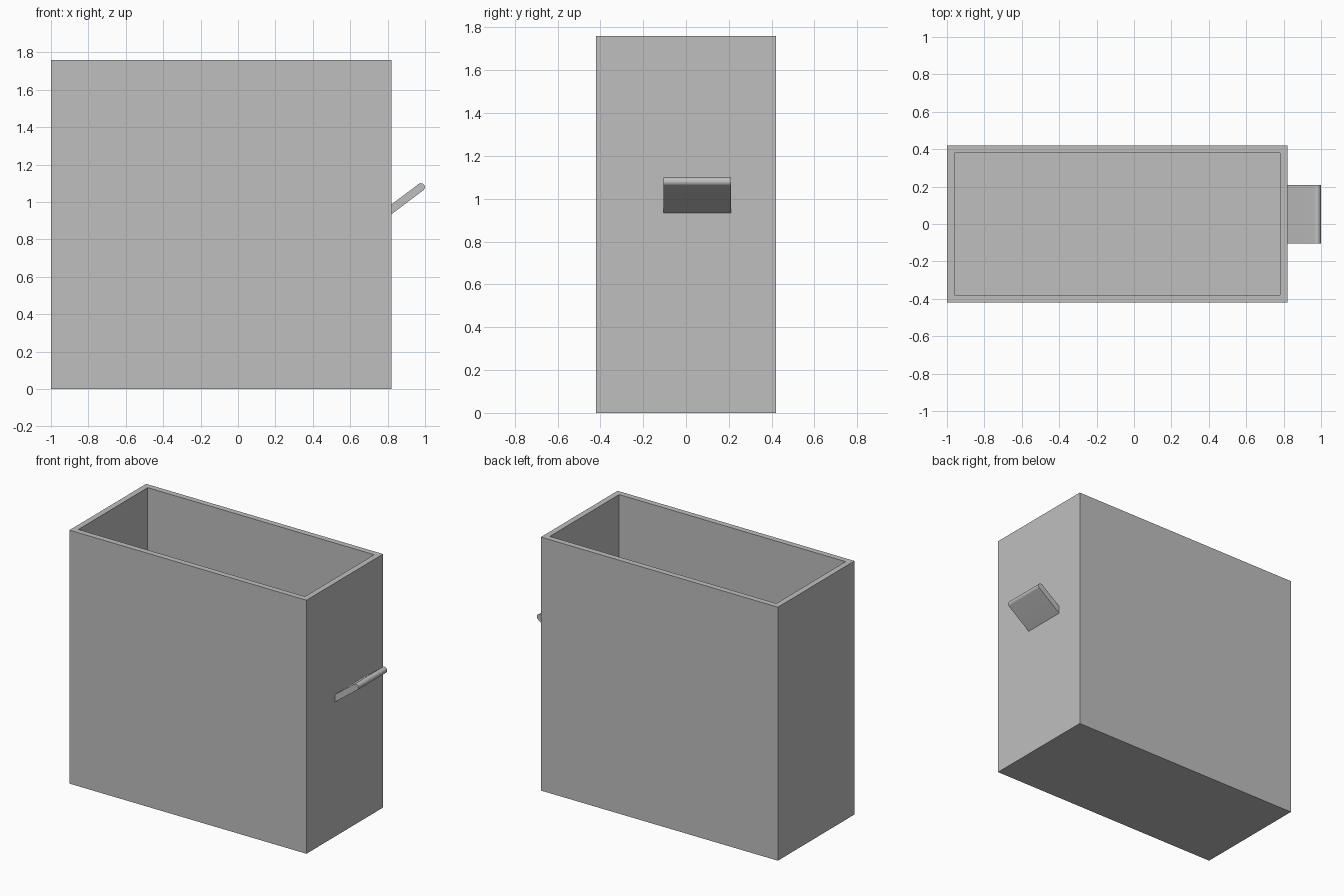
import bpy, bmesh
from math import cos, sin, pi, atan2
from mathutils import Vector, Matrix

cube = bpy.data.objects.get("Cube")
if cube:
    bpy.data.objects.remove(cube, do_unlink=True)

WALL = 0.04
X_MIN, X_MAX, HALF_Y, HEIGHT = -1.0, 0.82, 0.42, 1.76

# Single grey material
grey = bpy.data.materials.new("light_grey")
grey.use_nodes = True
colour = (0.52, 0.52, 0.52, 1)
grey.diffuse_color = colour
grey.node_tree.nodes["Principled BSDF"].inputs["Base Color"].default_value = colour


def add_object(name, bm):
    bmesh.ops.recalc_face_normals(bm, faces=bm.faces)
    mesh = bpy.data.meshes.new(name)
    bm.to_mesh(mesh)
    bm.free()
    mesh.materials.append(grey)
    obj = bpy.data.objects.new(name, mesh)
    bpy.context.collection.objects.link(obj)
    return obj


# Open-topped bin: a box whose top is inset and pushed down to the floor
bm = bmesh.new()
size = Vector((X_MAX - X_MIN, 2 * HALF_Y, HEIGHT))
centre = Vector(((X_MAX + X_MIN) / 2, 0, HEIGHT / 2))
bmesh.ops.create_cube(bm, size=1, matrix=Matrix.Translation(centre) @ Matrix.Diagonal((*size, 1)))
bm.normal_update()
top = max(bm.faces, key=lambda f: f.calc_center_median().z)
bmesh.ops.inset_region(bm, faces=[top], thickness=WALL, use_even_offset=True)
hole = bmesh.ops.extrude_discrete_faces(bm, faces=[top])["faces"][0]
bmesh.ops.translate(bm, verts=hole.verts, vec=(0, 0, WALL - HEIGHT))
add_object("bin_body", bm)

# Slanted side handle: a flat tab with a rounded tip, rooted in the wall
RADIUS = 0.021
tip = Vector((0.978, 0, 1.079))
root = Vector((0.80, 0, 0.945))
slope = atan2(tip.z - root.z, tip.x - root.x)
STEPS = 16
angles = [slope - pi / 2 + pi * i / STEPS for i in range(STEPS + 1)]
outline = [tip + RADIUS * Vector((cos(a), 0, sin(a))) for a in angles]
for a in (angles[-1], angles[0]):
    edge = tip + RADIUS * Vector((cos(a), 0, sin(a)))
    along = (edge.x - root.x) / cos(slope)
    outline.append(edge - along * Vector((cos(slope), 0, sin(slope))))

bm = bmesh.new()
side = bm.faces.new([bm.verts.new(p + Vector((0, -0.105, 0))) for p in outline])
extruded = bmesh.ops.extrude_face_region(bm, geom=[side])["geom"]
bmesh.ops.translate(bm, verts=[g for g in extruded if isinstance(g, bmesh.types.BMVert)],
                    vec=(0, 0.314, 0))
handle = add_object("side_handle", bm)

bpy.ops.object.select_all(action="DESELECT")
handle.select_set(True)
bpy.context.view_layer.objects.active = handle
bpy.ops.object.shade_smooth_by_angle(angle=pi / 6)
